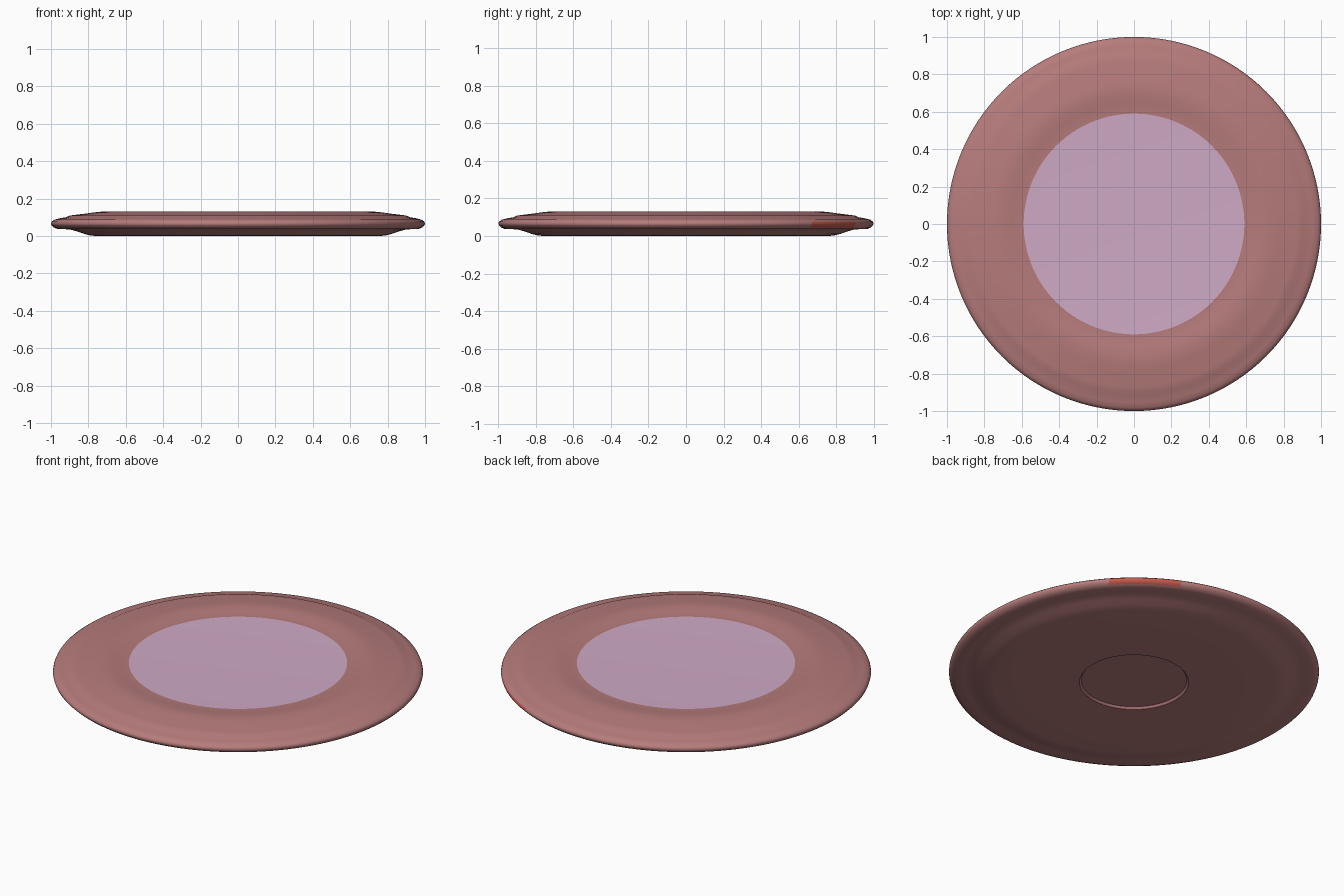
import bpy, bmesh, math

if "Cube" in bpy.data.objects:
    bpy.data.objects.remove(bpy.data.objects["Cube"])

SEG = 128


def material(name, rgb):
    m = bpy.data.materials.new(name)
    m.diffuse_color = (*rgb, 1)
    m.use_nodes = True
    m.node_tree.nodes["Principled BSDF"].inputs["Base Color"].default_value = m.diffuse_color
    return m


rose = material("rose", (0.47, 0.20, 0.20))
lilac = material("lilac", (0.62, 0.40, 0.56))
red = material("red", (0.55, 0.10, 0.07))


def revolve(name, profile, mats, angle=25):
    """Spin an (r, z) profile about z; r = 0 ends become poles."""
    bm = bmesh.new()
    rings = []
    for r, z in profile:
        if r == 0:
            rings.append([bm.verts.new((0, 0, z))] * SEG)
        else:
            rings.append([bm.verts.new((r * math.cos(2 * math.pi * i / SEG),
                                        r * math.sin(2 * math.pi * i / SEG), z))
                          for i in range(SEG)])
    for a, b in zip(rings, rings[1:]):
        for i in range(SEG):
            j = (i + 1) % SEG
            bm.faces.new(list(dict.fromkeys((a[i], a[j], b[j], b[i]))))
    bmesh.ops.recalc_face_normals(bm, faces=bm.faces)
    me = bpy.data.meshes.new(name)
    bm.to_mesh(me)
    bm.free()
    ob = bpy.data.objects.new(name, me)
    bpy.context.collection.objects.link(ob)
    for m in mats:
        me.materials.append(m)
    bpy.context.view_layer.objects.active = ob
    ob.select_set(True)
    bpy.ops.object.shade_smooth_by_angle(angle=math.radians(angle))
    ob.select_set(False)
    return ob


# Body: recessed base centre, flat base, rounded rim, stepped top, shallow well
profile = [
    (0, 0.012), (0.285, 0.012), (0.295, 0.0), (0.55, 0.0), (0.76, 0.0),
    (0.79, 0.003), (0.825, 0.012), (0.86, 0.024), (0.89, 0.033), (0.92, 0.036),
    (0.965, 0.037), (0.985, 0.045), (0.997, 0.057), (1.0, 0.066),
    (0.996, 0.077), (0.982, 0.087), (0.955, 0.094), (0.92, 0.100),
    (0.90, 0.109), (0.87, 0.113), (0.82, 0.119), (0.77, 0.126), (0.73, 0.130),
    (0.69, 0.129), (0.65, 0.124), (0.615, 0.120), (0.59, 0.119), (0, 0.119),
]
body = revolve("disc_body", profile, [rose, lilac, red], 40)

# Lilac centre and the red mark on the rim
for f in body.data.polygons:
    x, y, z = f.center
    r, az = math.hypot(x, y), math.degrees(math.atan2(y, x))
    if z > 0.1185 and r < 0.59:
        f.material_index = 1
    elif r > 0.985 and 42 < az < 66 and z < 0.075:
        f.material_index = 2
